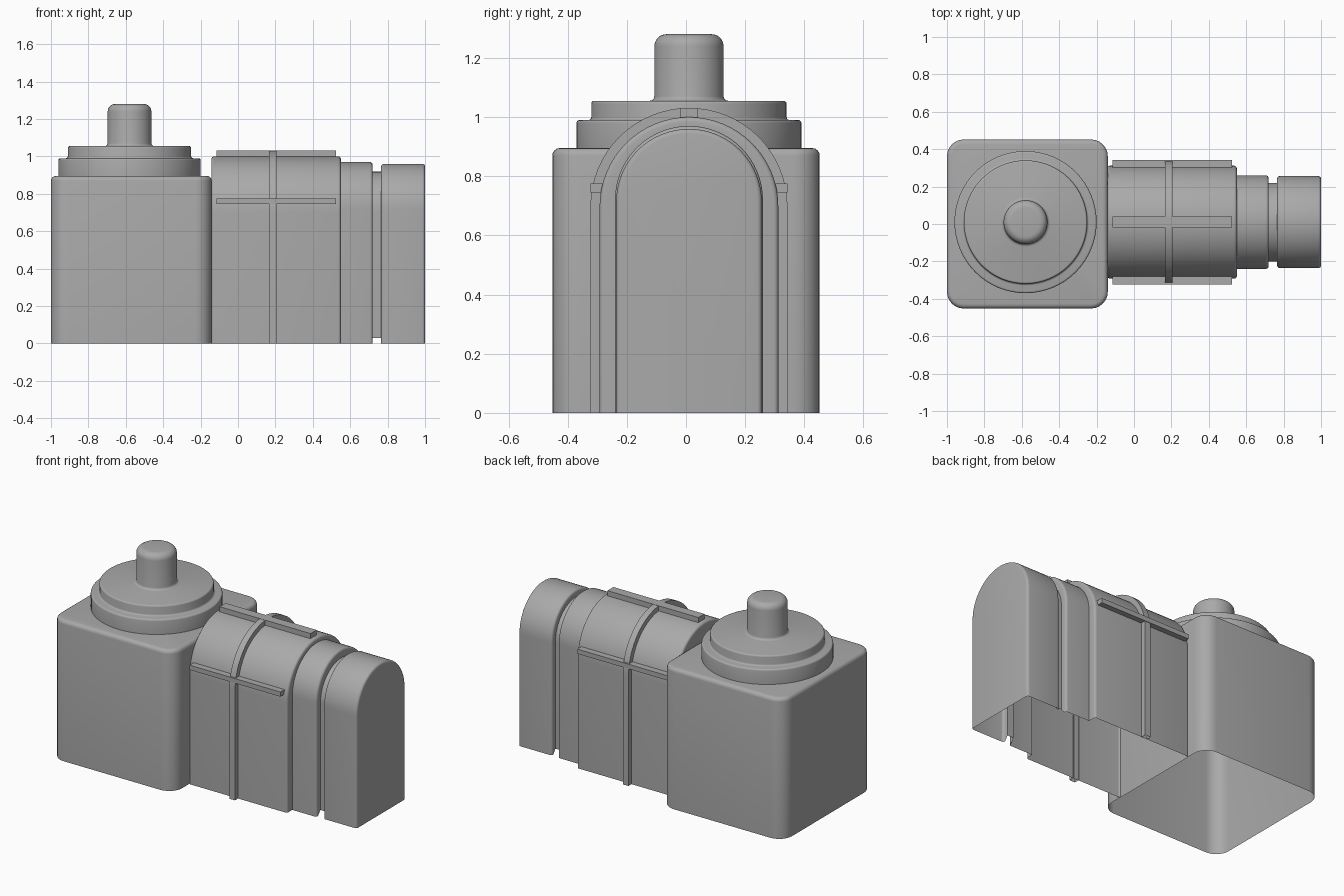
import bpy, bmesh, math
from math import sin, cos, pi

if "Cube" in bpy.data.objects:
    bpy.data.objects.remove(bpy.data.objects["Cube"])

grey = bpy.data.materials.new("grey")
grey.diffuse_color = (0.4, 0.4, 0.4, 1)
grey.use_nodes = True
grey.node_tree.nodes["Principled BSDF"].inputs["Base Color"].default_value = grey.diffuse_color
CY = 0.01          # centre line of the dome and the arched body


def finish(name, bm):
    bmesh.ops.recalc_face_normals(bm, faces=bm.faces)
    mesh = bpy.data.meshes.new(name)
    bm.to_mesh(mesh)
    bm.free()
    mesh.materials.append(grey)
    ob = bpy.data.objects.new(name, mesh)
    bpy.context.collection.objects.link(ob)
    bpy.ops.object.select_all(action='DESELECT')
    ob.select_set(True)
    bpy.context.view_layer.objects.active = ob
    bpy.ops.object.shade_smooth_by_angle(angle=math.radians(40))
    return ob


def skin(name, loops, closed, cap_start=False, cap_end=False):
    """Bridge equal-length point loops into a shell."""
    bm = bmesh.new()
    rows = [[bm.verts.new(p) for p in loop] for loop in loops]
    n = len(rows[0])
    for a, b in zip(rows, rows[1:]):
        for i in range(n if closed else n - 1):
            j = (i + 1) % n
            bm.faces.new((a[i], a[j], b[j], b[i]))
    if cap_start:
        bm.faces.new(rows[0])
    if cap_end:
        bm.faces.new(rows[-1])
    return finish(name, bm)


def fillet(r, steps=4):
    """(distance along, inset) pairs of a quarter-round edge."""
    return [(r * sin(k * pi / 2 / steps), r * (1 - cos(k * pi / 2 / steps)))
            for k in range(steps + 1)]


def arch(x, w, top, z0=0.0, n=32):
    spring = top - w
    arc = [(x, CY - w * cos(pi * k / n), spring + w * sin(pi * k / n)) for k in range(n + 1)]
    return [(x, CY - w, z0)] + arc + [(x, CY + w, z0)]


def rounded_rect(z, inset, cx=-0.57, hx=0.43, hy=0.452, r=0.09, n=6):
    pts = []
    for q, (sx, sy) in enumerate([(1, 1), (-1, 1), (-1, -1), (1, -1)]):
        for k in range(n + 1):
            a = (q + k / n) * pi / 2
            pts.append((cx + sx * (hx - r) + (r - inset) * cos(a),
                        sy * (hy - r) + (r - inset) * sin(a), z))
    return pts


def circle(r, z, n=64):
    return [(-0.58 + r * cos(2 * pi * k / n), CY + r * sin(2 * pi * k / n), z) for k in range(n)]


def block(name, x0, x1, y0, y1, z0, z1):
    bm = bmesh.new()
    bmesh.ops.create_cube(bm, size=1)
    for v in bm.verts:
        v.co = ((x0, x1)[v.co.x > 0], (y0, y1)[v.co.y > 0], (z0, z1)[v.co.z > 0])
    return finish(name, bm)


# square housing, open underneath
skin("housing", [rounded_rect(0, 0)] +
     [rounded_rect(0.87 + d, i) for d, i in fillet(0.025)], True, cap_end=True)

# stepped round cap with a knob, turned as one profile
profile = [(0.38, 0.89)]
profile += [(0.38 - i, 0.98 + d) for d, i in fillet(0.01, 3)]
profile += [(0.33 + i, 1.0 - d) for d, i in reversed(fillet(0.01, 3))]
profile += [(0.33 - i, 1.045 + d) for d, i in fillet(0.01, 3)]
profile += [(0.117 + i, 1.07 - d) for d, i in reversed(fillet(0.015, 3))]
profile += [(0.117 - i, 1.24 + d) for d, i in fillet(0.04, 5)]
skin("round_cap_and_knob", [circle(r, z) for r, z in profile], True, cap_end=True)

# arched body in three steps with a groove, open underneath
loops = []


def section(x0, x1, w, top, r0, r1):
    if r0:
        loops.extend(arch(x0 + r0 - d, w - i, top - i) for d, i in reversed(fillet(r0)))
    else:
        loops.append(arch(x0, w, top))
    loops.extend(arch(x1 - r1 + d, w - i, top - i) for d, i in fillet(r1))


section(-0.142, 0.55, 0.302, 1.0, 0.015, 0.015)
section(0.55, 0.72, 0.25, 0.97, 0, 0.015)
loops += [arch(x, 0.21, 0.918, 0.03) for x in (0.72, 0.765)]
section(0.765, 1.0, 0.246, 0.96, 0.015, 0.015)
skin("arched_body", loops, False, cap_start=True, cap_end=True)

# raised band over the arch
skin("arch_band", [arch(0.165, 0.295, 0.993), arch(0.165, 0.333, 1.031),
                   arch(0.205, 0.333, 1.031), arch(0.205, 0.295, 0.993)], False)

# lengthwise ribs on the top and both sides
block("top_rib", -0.115, 0.525, CY - 0.03, CY + 0.03, 0.98, 1.031)
for side, s in (("front", -1), ("back", 1)):
    y = sorted((CY + s * 0.28, CY + s * 0.333))
    block(side + "_rib", -0.115, 0.525, y[0], y[1], 0.745, 0.775)
